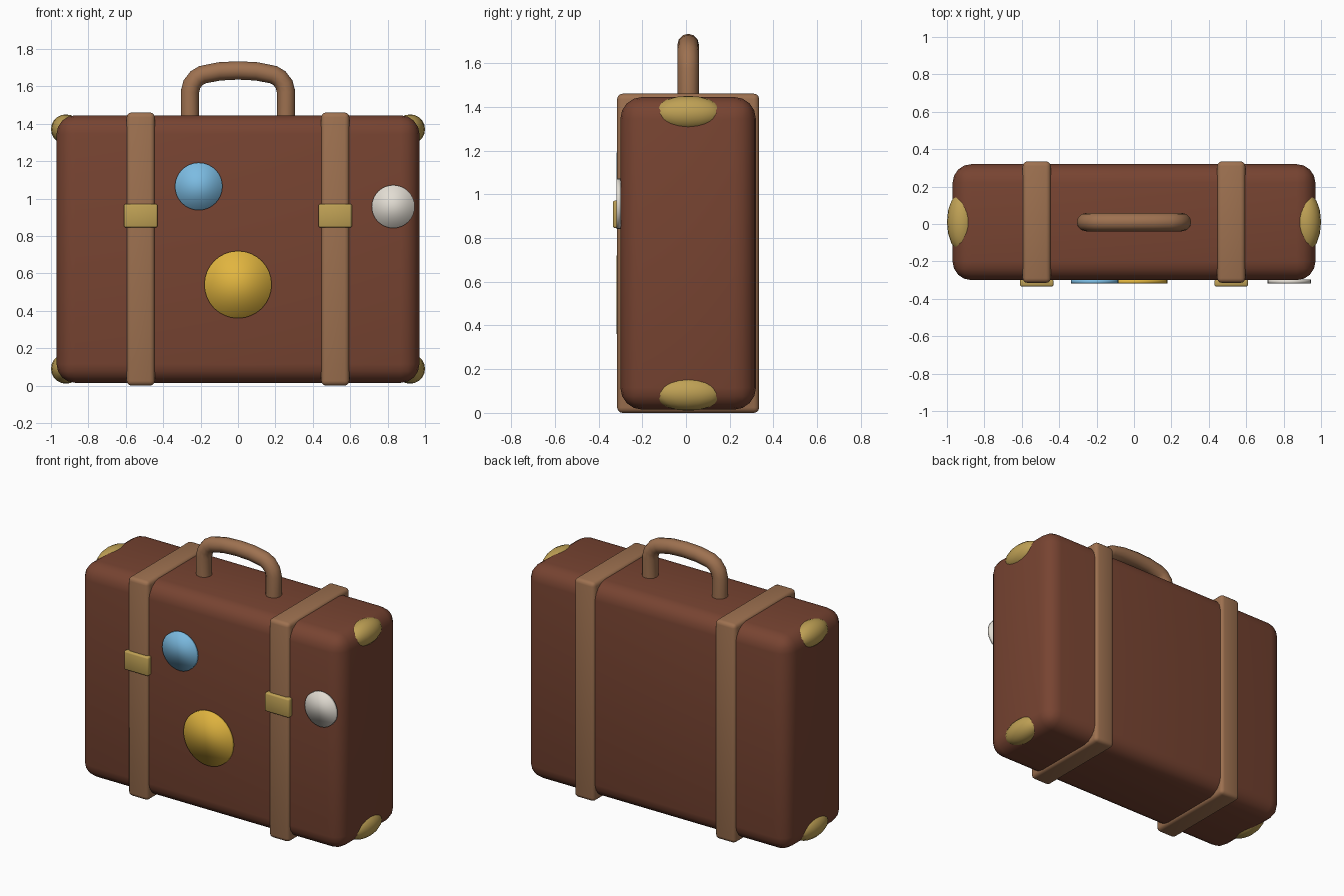
import bpy
import math

cube = bpy.data.objects.get("Cube")
if cube:
    bpy.data.objects.remove(cube, do_unlink=True)


def material(name, rgb):
    m = bpy.data.materials.new(name)
    m.use_nodes = True
    m.diffuse_color = (*rgb, 1)
    m.node_tree.nodes["Principled BSDF"].inputs["Base Color"].default_value = (*rgb, 1)
    return m


leather = material("brown leather", (0.185, 0.057, 0.031))
tan = material("tan leather", (0.34, 0.165, 0.08))
brass = material("brass", (0.52, 0.355, 0.09))
blue = material("sticker blue", (0.2, 0.5, 0.76))
yellow = material("sticker yellow", (0.75, 0.46, 0.05))
cream = material("sticker cream", (0.76, 0.72, 0.65))

DEPTH_MID = 0.01   # case centre in y; the clasps stick out in front
MID_Z = 0.73       # case centre in z


def finish(name, mat):
    obj = bpy.context.object
    obj.name = name
    obj.data.materials.append(mat)
    bpy.ops.object.shade_smooth()
    return obj


def rounded_box(name, centre, size, radius, segments, mat):
    bpy.ops.mesh.primitive_cube_add(size=1, location=centre)
    obj = bpy.context.object
    obj.scale = size
    bpy.ops.object.transform_apply(location=False, rotation=False, scale=True)
    bevel = obj.modifiers.new("rounded edges", "BEVEL")
    bevel.width = radius
    bevel.segments = segments
    return finish(name, mat)


# Case
rounded_box("case_body", (0, DEPTH_MID, MID_Z), (1.94, 0.62, 1.43), 0.1, 4, leather)

# Straps, clasps and corner caps on both sides
for side, label in ((1, "left"), (-1, "right")):
    x = side * 0.52
    rounded_box(f"{label}_strap", (x, DEPTH_MID, MID_Z), (0.15, 0.65, 1.46), 0.025, 3, tan)
    rounded_box(f"{label}_clasp", (x, -0.315, 0.908), (0.18, 0.04, 0.126), 0.01, 2, brass)
    for z, level in ((0.09, "bottom"), (1.37, "top")):
        bpy.ops.mesh.primitive_uv_sphere_add(
            segments=16, ring_count=10, radius=0.08, location=(side * 0.92, DEPTH_MID, z))
        bpy.context.object.scale.y = 2
        finish(f"{label}_{level}_corner_cap", brass)

# Round travel stickers
for name, x, z, radius, mat in (("blue_sticker", -0.21, 1.065, 0.127, blue),
                                ("yellow_sticker", 0, 0.54, 0.18, yellow),
                                ("cream_sticker", 0.83, 0.957, 0.115, cream)):
    bpy.ops.mesh.primitive_cylinder_add(
        vertices=32, radius=radius, depth=0.02,
        location=(x, -0.308, z), rotation=(math.pi / 2, 0, 0))
    finish(name, mat)

# Handle: one half of the path, mirrored
half = [(0.257, 1.42), (0.257, 1.57), (0.247, 1.61), (0.222, 1.643),
        (0.19, 1.662), (0.1, 1.68)]
path = [(-x, z) for x, z in half] + [(0, 1.685)] + half[::-1]
curve = bpy.data.curves.new("handle", "CURVE")
curve.dimensions = "3D"
curve.bevel_depth = 0.049
curve.bevel_resolution = 4
curve.use_fill_caps = True
spline = curve.splines.new("POLY")
spline.points.add(len(path) - 1)
for point, (x, z) in zip(spline.points, path):
    point.co = (x, DEPTH_MID, z, 1)
curve.materials.append(tan)
bpy.context.collection.objects.link(bpy.data.objects.new("handle", curve))
